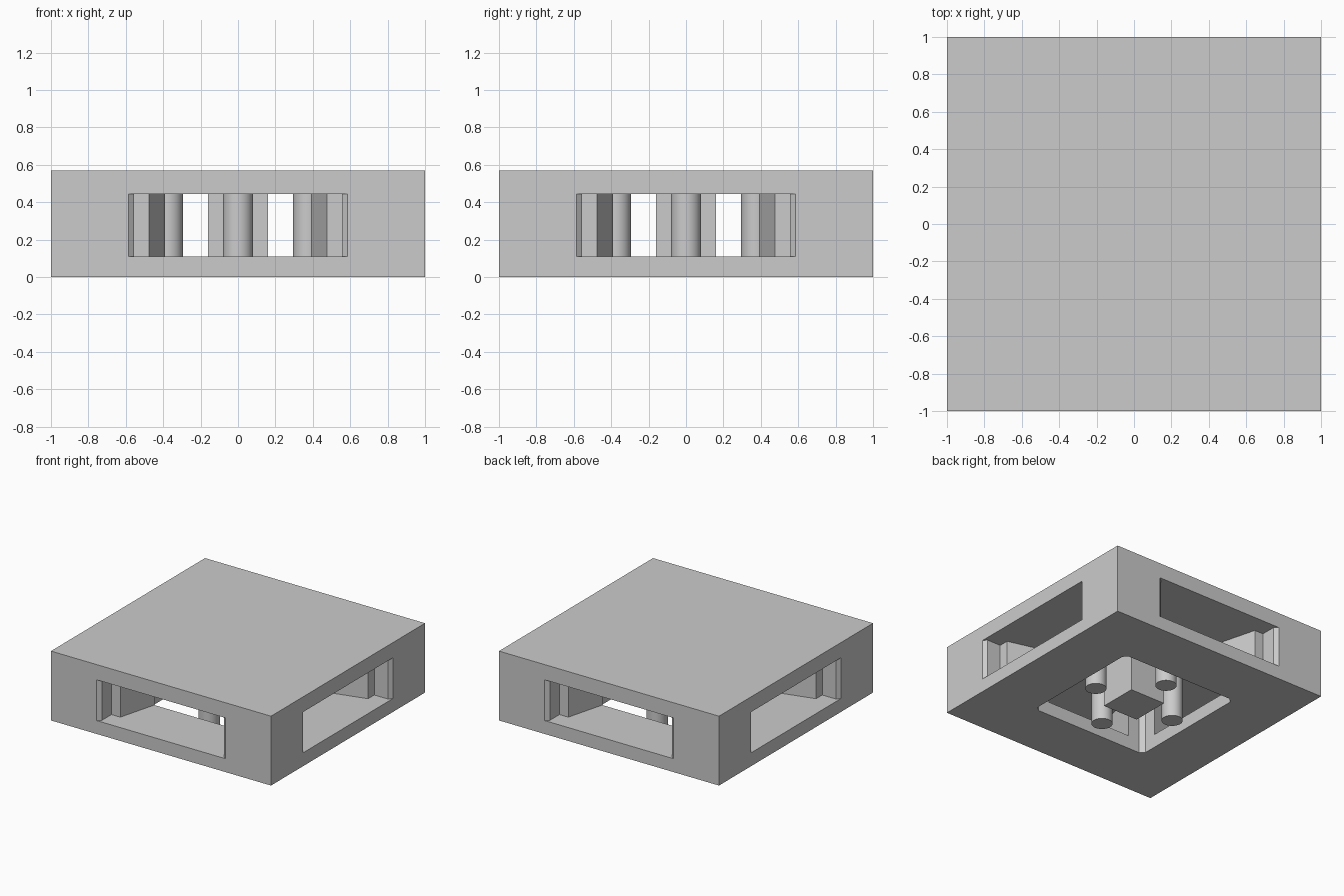
import bpy
import bmesh
import math

if "Cube" in bpy.data.objects:
    bpy.data.objects.remove(bpy.data.objects["Cube"], do_unlink=True)

HEIGHT = 0.57
FLOOR = 0.11      # top of the bottom frame
CEILING = 0.445   # underside of the top slab

grey = bpy.data.materials.new("plain_grey")
grey.use_nodes = True
GREY = (0.6, 0.6, 0.6, 1)
grey.diffuse_color = GREY
grey.node_tree.nodes["Principled BSDF"].inputs["Base Color"].default_value = GREY


def prism(name, outline, z0, z1):
    """Extrude a flat outline upward from z0 to z1."""
    bm = bmesh.new()
    face = bm.faces.new([bm.verts.new((x, y, z0)) for x, y in outline])
    top = bmesh.ops.extrude_face_region(bm, geom=[face])["geom"]
    verts = [v for v in top if isinstance(v, bmesh.types.BMVert)]
    bmesh.ops.translate(bm, verts=verts, vec=(0, 0, z1 - z0))
    bmesh.ops.recalc_face_normals(bm, faces=bm.faces)
    mesh = bpy.data.meshes.new(name)
    bm.to_mesh(mesh)
    bm.free()
    mesh.materials.append(grey)
    obj = bpy.data.objects.new(name, mesh)
    bpy.context.collection.objects.link(obj)
    return obj


def four_way(quarter):
    """Mirror a quarter outline (listed from +y side to the middle) in x and y."""
    right = quarter + [(x, -y) for x, y in reversed(quarter)]
    return right + [(-x, y) for x, y in reversed(right)]


def square(half):
    return four_way([(half, half)])


def cut(target, cutter):
    """Subtract the cutter, then discard it."""
    mod = target.modifiers.new("cut", "BOOLEAN")
    mod.operation = "DIFFERENCE"
    mod.solver = "EXACT"
    mod.object = cutter
    bpy.context.view_layer.objects.active = target
    bpy.ops.object.modifier_apply(modifier=mod.name)
    bpy.data.objects.remove(cutter, do_unlink=True)


# Housing: solid block, hollowed from below and through all four sides
housing = prism("housing", square(1), 0, HEIGHT)
cavity = four_way([(0.495, 0.53), (0.53, 0.495)])
cut(housing, prism("cavity_cutter", cavity, -0.1, CEILING))

# Stepped, tapering side channel with chamfered mouths
channel = four_way([(0.585, 1.1), (0.585, 1), (0.555, 0.975),
                    (0.555, 0.85), (0.475, 0.85), (0.39, 0.53)])
cut(housing, prism("channel_cutter_y", channel, FLOOR, CEILING))
cut(housing, prism("channel_cutter_x", [(y, -x) for x, y in channel], FLOOR, CEILING))

# Central block hanging from the ceiling
prism("centre_block", square(0.16), 0, CEILING)

# Four round posts around the block
SIDES = 32
circle = [(0.08 * math.cos(math.tau * i / SIDES), 0.08 * math.sin(math.tau * i / SIDES))
          for i in range(SIDES)]
for name, x, y in (("left", 1, 0), ("right", -1, 0), ("front", 0, -1), ("back", 0, 1)):
    post = prism(name + "_post", circle, 0, CEILING)
    post.location = (0.375 * x, 0.375 * y, 0)
    bpy.ops.object.select_all(action="DESELECT")
    post.select_set(True)
    bpy.context.view_layer.objects.active = post
    bpy.ops.object.shade_smooth_by_angle(angle=math.radians(30))
